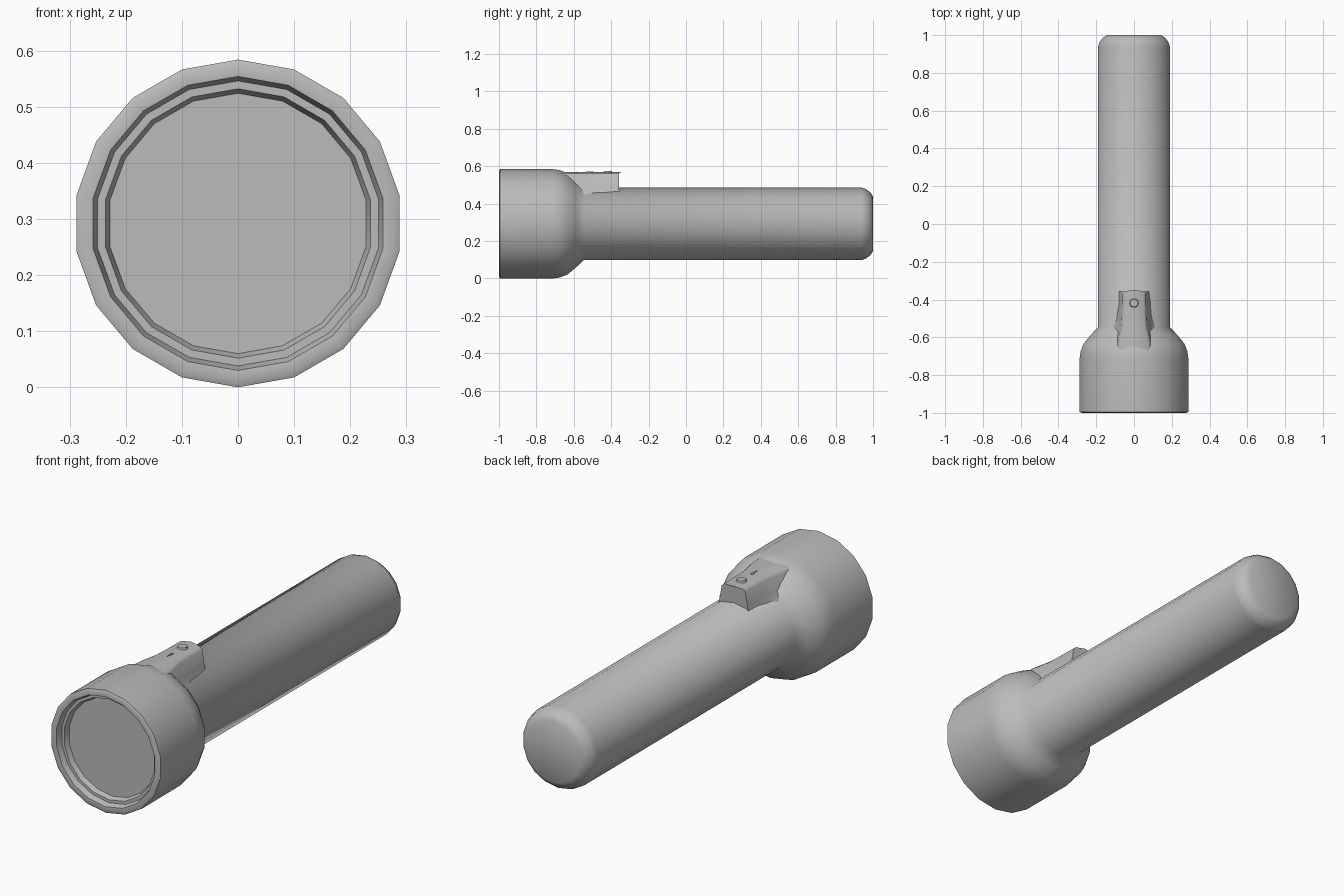
import bpy, bmesh, math

if "Cube" in bpy.data.objects:
    bpy.data.objects.remove(bpy.data.objects["Cube"], do_unlink=True)

SIDES = 18
AXIS_Z = 0.292

grey = bpy.data.materials.new("plain_grey")
grey.use_nodes = True
colour = (0.5, 0.5, 0.5, 1)
grey.diffuse_color = colour
grey.node_tree.nodes["Principled BSDF"].inputs["Base Color"].default_value = colour


def finish(name, bm, angle=50):
    bmesh.ops.recalc_face_normals(bm, faces=bm.faces)
    mesh = bpy.data.meshes.new(name)
    bm.to_mesh(mesh)
    bm.free()
    mesh.materials.append(grey)
    mesh.shade_smooth()
    mesh.set_sharp_from_angle(angle=math.radians(angle))
    obj = bpy.data.objects.new(name, mesh)
    bpy.context.collection.objects.link(obj)
    return obj


def loft(name, rings, angle=50):
    """Skin closed rings of points and cap both ends."""
    bm = bmesh.new()
    loops = [[bm.verts.new(p) for p in ring] for ring in rings]
    n = len(loops[0])
    for a, b in zip(loops, loops[1:]):
        for i in range(n):
            j = (i + 1) % n
            bm.faces.new((a[i], a[j], b[j], b[i]))
    bm.faces.new(loops[0])
    bm.faces.new(loops[-1])
    return finish(name, bm, angle)


def circle(r, y):
    turns = [math.tau * i / SIDES for i in range(SIDES)]
    return [(r * math.sin(t), y, AXIS_Z + r * math.cos(t)) for t in turns]


# Body: recessed lens, stepped rim, head, neck, handle and rounded tail
profile = [
    (0.232, -0.945), (0.240, -0.97), (0.254, -0.97), (0.262, -0.998),
    (0.282, -1.0), (0.292, -0.995), (0.292, -0.71), (0.287, -0.675),
    (0.272, -0.635), (0.235, -0.59), (0.193, -0.545),
    (0.193, 0.94), (0.186, 0.962), (0.168, 0.986), (0.145, 1.0),
]
loft("flashlight_body", [circle(r, y) for r, y in profile])


# Switch housing: rounded block that flares into the head
def housing_ring(y, top, foot, bow=0.0):
    right = [(foot, 0.44), (top + 0.012, 0.485), (top, 0.552), (top - 0.012, 0.563)]
    half = [(x, y, z) for x, z in right]
    return half + [(0, y + bow, 0.568)] + [(-x, y, z) for x, z in reversed(right)]


loft("switch_housing", [
    housing_ring(-0.68, 0.09, 0.13),
    housing_ring(-0.62, 0.085, 0.13),
    housing_ring(-0.54, 0.068, 0.115),
    housing_ring(-0.48, 0.064, 0.10),
    housing_ring(-0.358, 0.062, 0.085, 0.01),
], 40)

# Push button
bm = bmesh.new()
bmesh.ops.create_cone(bm, cap_ends=True, segments=12, radius1=0.027, radius2=0.021, depth=0.02)
bmesh.ops.translate(bm, verts=bm.verts, vec=(0, -0.418, 0.565))
finish("push_button", bm, 30)

# Small pointer mark in front of the button
loft("pointer_mark", [
    [(x, y, z) for x, y in ((-0.006, -0.495), (0.006, -0.495), (0, -0.535))]
    for z in (0.56, 0.571)
], 30)
